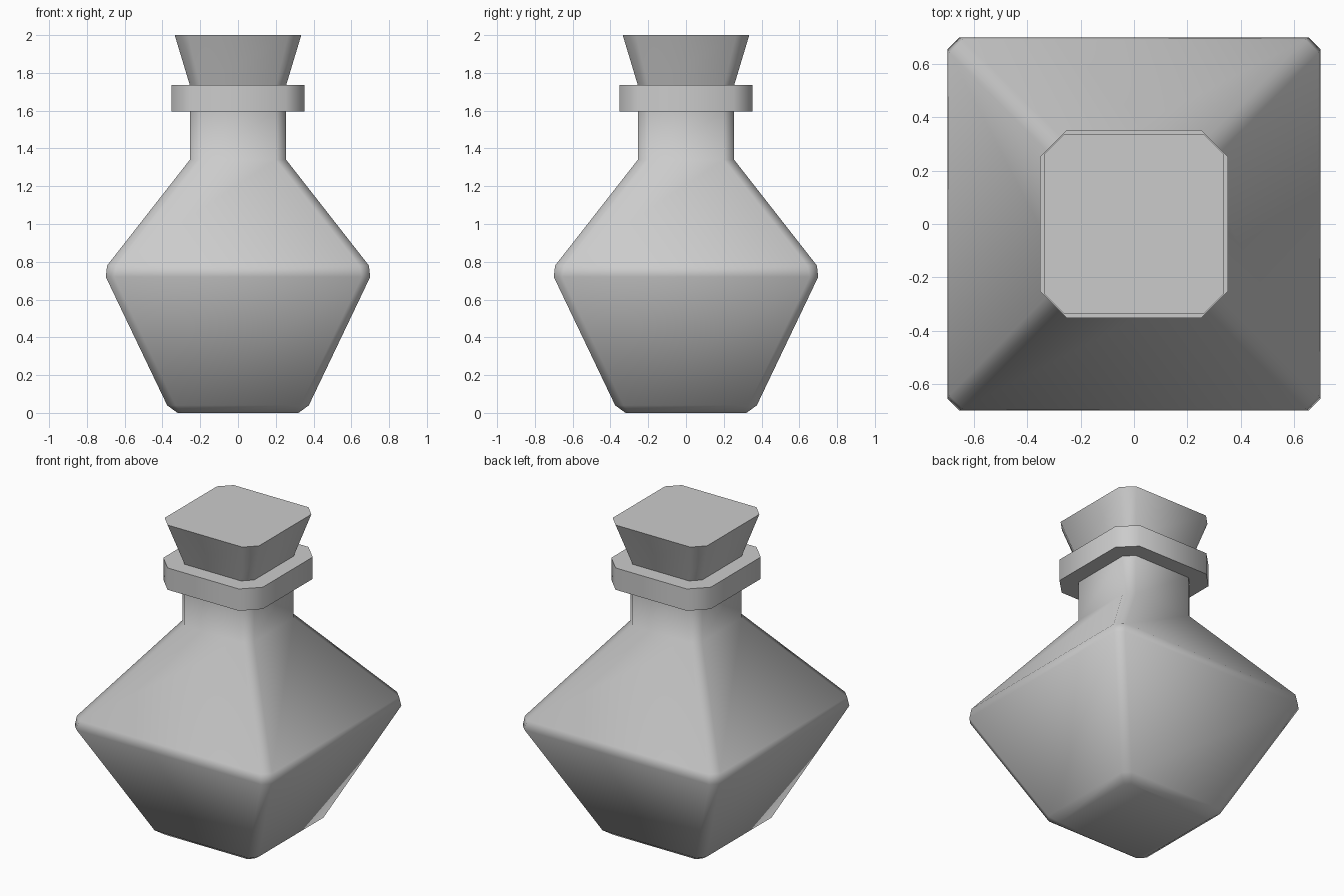
import bpy
import bmesh
import math

if "Cube" in bpy.data.objects:
    bpy.data.objects.remove(bpy.data.objects["Cube"])


def ring_points(half, cut):
    """Corner-cut square, counter-clockwise."""
    h, i = half, half - cut
    return [(h, -i), (h, i), (i, h), (-i, h), (-h, i), (-h, -i), (-i, -h), (i, -h)]


def loft(name, sections):
    """Closed solid through (z, half width, corner cut) sections."""
    bm = bmesh.new()
    rings = [[bm.verts.new((x, y, z)) for x, y in ring_points(half, cut)]
             for z, half, cut in sections]
    for low, high in zip(rings, rings[1:]):
        for k in range(8):
            n = (k + 1) % 8
            bm.faces.new((low[k], low[n], high[n], high[k]))
    bm.faces.new(rings[0][::-1])
    bm.faces.new(rings[-1])
    mesh = bpy.data.meshes.new(name)
    bm.to_mesh(mesh)
    bm.free()
    obj = bpy.data.objects.new(name, mesh)
    bpy.context.collection.objects.link(obj)
    bpy.ops.object.select_all(action='DESELECT')
    bpy.context.view_layer.objects.active = obj
    obj.select_set(True)
    bpy.ops.object.shade_smooth_by_angle(angle=math.radians(50))
    return obj


# Bottle: bevelled base, waist, shoulders and neck
loft("bottle_body", [
    (0.0, 0.32, 0.03),
    (0.04, 0.375, 0.045),
    (0.72, 0.70, 0.045),
    (0.78, 0.693, 0.05),
    (1.34, 0.255, 0.055),
    (1.60, 0.255, 0.055),
])

# Collar around the neck
loft("neck_collar", [(1.595, 0.353, 0.10), (1.735, 0.353, 0.10)])

# Flared stopper
loft("stopper", [(1.735, 0.255, 0.055), (2.0, 0.335, 0.07)])
